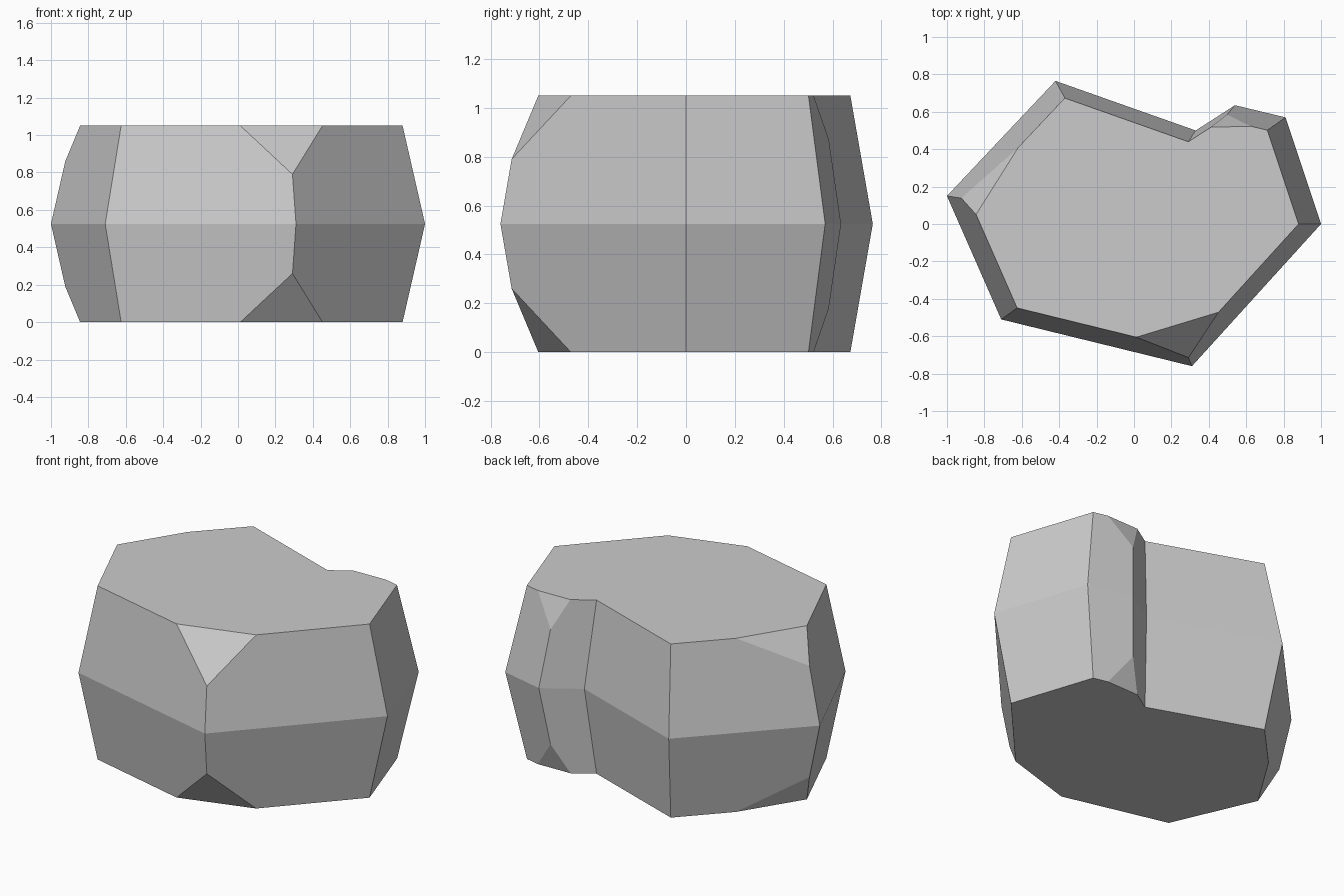
import bpy, bmesh
from mathutils import Vector

if "Cube" in bpy.data.objects:
    bpy.data.objects.remove(bpy.data.objects["Cube"])

H = 1.05          # total height
MID = H / 2       # widest level
TAPER = 0.88      # top and bottom outline relative to the widest level

# Widest outline of the rock, counter-clockwise
outline = [(-1, .15), (-.71, -.51), (.31, -.76), (1, 0),
           (.81, .57), (.54, .635), (.33, .50), (-.42, .765)]
# Chipped corners: fraction cut along previous rim edge, next rim edge, upright edge
chips = {0: (.51, .14, .64), 2: (.29, .295, .505), 5: (.63, .35, .66)}
# The notch side of the third chip runs further along the edge towards the right
chips[5] = (.63, .35, .66)
n = len(outline)

bm = bmesh.new()
mid = [bm.verts.new((x, y, MID)) for x, y in outline]


def build_half(z):
    """Tapered half of the rock from the widest level to height z."""
    rim = [Vector((x * TAPER, y * TAPER, z)) for x, y in outline]
    arrive, leave, cap = [], [], []
    for i in range(n):
        if i in chips:
            a, b, up = chips[i]
            prev, nxt = rim[i - 1], rim[(i + 1) % n]
            if i == 5:      # wide cut lies on the edge of the right shoulder
                a, b = .63, .35
            va = bm.verts.new(rim[i].lerp(prev, a))
            vb = bm.verts.new(rim[i].lerp(nxt, b))
            vp = bm.verts.new(mid[i].co.lerp(rim[i], up))
            bm.faces.new((va, vp, vb))
            arrive.append([vp, va])
            leave.append([vb, vp])
            cap += [va, vb]
        else:
            v = bm.verts.new(rim[i])
            arrive.append([v])
            leave.append([v])
            cap.append(v)
    for i in range(n):
        j = (i + 1) % n
        bm.faces.new([mid[i], mid[j]] + arrive[j] + leave[i])
    bm.faces.new(cap)


build_half(H)
build_half(0)
bmesh.ops.recalc_face_normals(bm, faces=bm.faces)

# Rock object
mesh = bpy.data.meshes.new("rock")
bm.to_mesh(mesh)
bm.free()
rock = bpy.data.objects.new("rock", mesh)
bpy.context.collection.objects.link(rock)

stone = bpy.data.materials.new("stone grey")
stone.diffuse_color = (.6, .6, .6, 1)
stone.use_nodes = True
stone.node_tree.nodes["Principled BSDF"].inputs["Base Color"].default_value = stone.diffuse_color
mesh.materials.append(stone)
